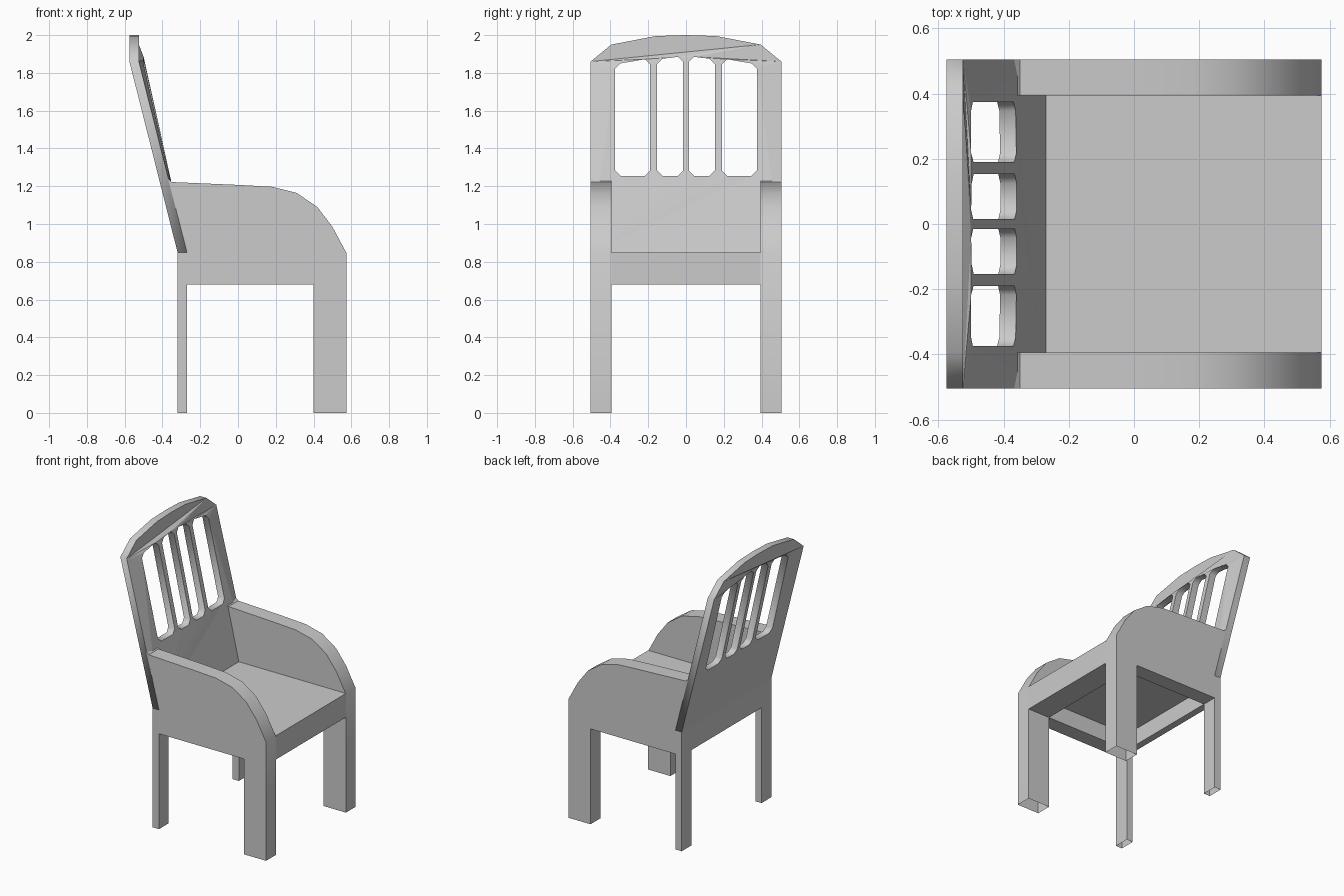
import bpy, bmesh, math

if "Cube" in bpy.data.objects:
    bpy.data.objects.remove(bpy.data.objects["Cube"])


def finish(bm, name, smooth=False):
    bmesh.ops.recalc_face_normals(bm, faces=bm.faces)
    # leg ends are open underneath
    ends = [f for f in bm.faces if all(v.co.z < 1e-4 for v in f.verts)]
    bmesh.ops.delete(bm, geom=ends, context='FACES')
    me = bpy.data.meshes.new(name)
    bm.to_mesh(me)
    bm.free()
    ob = bpy.data.objects.new(name, me)
    bpy.context.collection.objects.link(ob)
    if smooth:
        bpy.ops.object.select_all(action='DESELECT')
        ob.select_set(True)
        bpy.context.view_layer.objects.active = ob
        bpy.ops.object.shade_smooth_by_angle(angle=math.radians(32))
    return ob


def prism(name, pts, lo, hi, along, smooth=False):
    """Extrude a (horizontal, z) outline along the x or y axis."""
    def place(h, z, d):
        return (h, d, z) if along == 'y' else (d, h, z)
    bm = bmesh.new()
    face = bm.faces.new([bm.verts.new(place(h, z, lo)) for h, z in pts])
    ext = bmesh.ops.extrude_face_region(bm, geom=[face], use_keep_orig=True)
    for v in ext['geom']:
        if isinstance(v, bmesh.types.BMVert):
            v.co[1 if along == 'y' else 0] = hi
    return finish(bm, name, smooth)


W, IN = 0.505, 0.395            # outer and inner half widths
SEAT, RAIL = 0.85, 0.68         # seat top and rail underside

# Side panels: arm, side rail and front leg in one outline
side = [(0.575, 0), (0.575, 0.845), (0.50, 0.985), (0.42, 1.09), (0.31, 1.165),
        (0.18, 1.197), (0, 1.207), (-0.35, 1.222), (-0.37, 1.24),
        (-0.27, SEAT), (-0.27, RAIL), (0.40, RAIL), (0.40, 0)]
prism('arm_and_front_leg_right', side, IN, W, 'y', True)
prism('arm_and_front_leg_left', side, -W, -IN, 'y', True)

# Seat board with the deep front rail
prism('seat', [(-0.27, SEAT), (0.575, SEAT), (0.575, RAIL), (0.40, RAIL),
               (0.40, 0.80), (-0.27, 0.80)], -IN, IN, 'y')

# Rear legs and rear rail
prism('rear_legs_and_rail', [(-W, 0), (-IN, 0), (-IN, RAIL), (IN, RAIL), (IN, 0),
                             (W, 0), (W, SEAT), (-W, SEAT)], -0.32, -0.27, 'x')

# Backrest outline and its four slots
crown = [(0, 2.0), (0.16, 1.995), (0.395, 1.95), (W, 1.86)]
outline = [(-W, SEAT), (W, SEAT)] + crown[::-1] + [(-y, z) for y, z in crown[1:]]


def slot(a, b, za, zb, c=0.028):
    z0 = 1.255
    return [(a + c, z0), (b - c, z0), (b, z0 + c), (b, zb - c), (b - c, zb),
            (a + c, za), (a, za - c), (a, z0 + c)]


slots = [slot(0.015, 0.153, 1.885, 1.875), slot(0.19, 0.375, 1.872, 1.85)]
slots += [[(-y, z) for y, z in s] for s in slots]

cu = bpy.data.curves.new('backrest_outline', 'CURVE')
cu.dimensions = '2D'
cu.fill_mode = 'BOTH'
cu.extrude = 0.025
for loop in [outline] + slots:
    sp = cu.splines.new('POLY')
    sp.points.add(len(loop) - 1)
    for p, (y, z) in zip(sp.points, loop):
        p.co = (y, z, 0, 1)
    sp.use_cyclic_u = True
tmp = bpy.data.objects.new('backrest_outline', cu)
bpy.context.collection.objects.link(tmp)
bpy.context.view_layer.update()
dg = bpy.context.evaluated_depsgraph_get()
flat = bpy.data.meshes.new_from_object(tmp.evaluated_get(dg))
bpy.data.objects.remove(tmp)


def crown_height(y):
    y = abs(y)
    for (y0, z0), (y1, z1) in zip(crown, crown[1:]):
        if y <= y1 + 1e-4:
            return z0 + (z1 - z0) * (y - y0) / (y1 - y0)
    return crown[-1][1]


# Lean the backrest so its whole crown sits at one depth
bm = bmesh.new()
bm.from_mesh(flat)
bpy.data.meshes.remove(flat)
bmesh.ops.remove_doubles(bm, verts=bm.verts, dist=1e-4)
for v in bm.verts:
    y, z, d = v.co
    t = (z - SEAT) / (crown_height(y) - SEAT)
    v.co = (-0.295 - 0.255 * t + d, y, z)
finish(bm, 'backrest')
